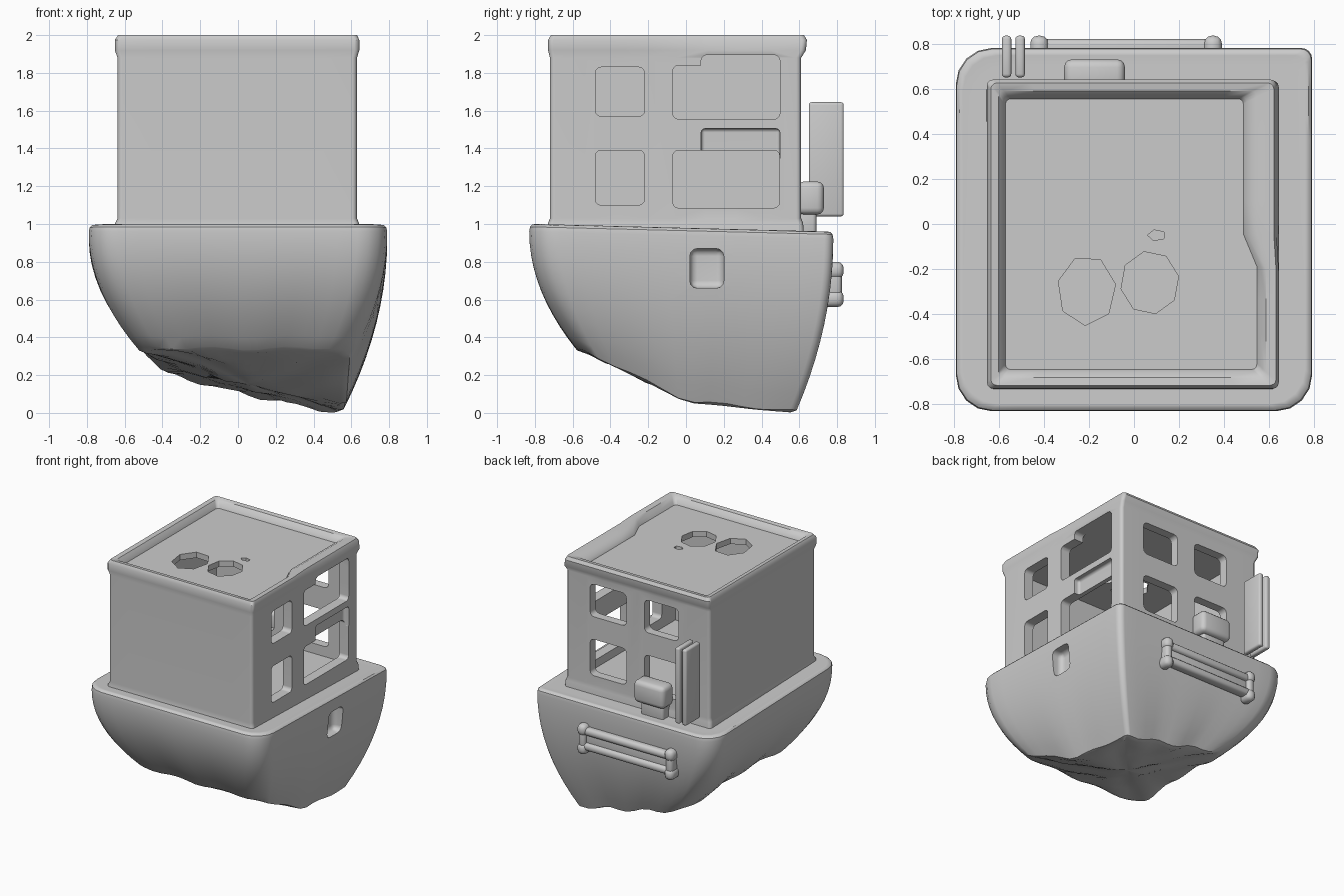
import bpy, bmesh, math
from mathutils import Vector

if "Cube" in bpy.data.objects:
    bpy.data.objects.remove(bpy.data.objects["Cube"])


def finish(name, bm, angle=35):
    bmesh.ops.recalc_face_normals(bm, faces=bm.faces)
    me = bpy.data.meshes.new(name)
    bm.to_mesh(me)
    bm.free()
    ob = bpy.data.objects.new(name, me)
    bpy.context.collection.objects.link(ob)
    smooth(ob, angle)
    return ob


def smooth(ob, angle=35):
    bpy.ops.object.select_all(action='DESELECT')
    ob.select_set(True)
    bpy.context.view_layer.objects.active = ob
    bpy.ops.object.shade_smooth_by_angle(angle=math.radians(angle))


def outline(radii, steps=5, edge=8):
    """Rounded square in -1..1, one corner radius per corner, counterclockwise."""
    corners = [(1, 1), (-1, 1), (-1, -1), (1, -1)]
    pts = []
    for i, ((sx, sy), r) in enumerate(zip(corners, radii)):
        arc = []
        for k in range(steps):
            a = math.pi / 2 * (i + k / (steps - 1))
            arc.append((sx * (1 - r) + r * math.cos(a), sy * (1 - r) + r * math.sin(a)))
        pts.append(arc)
    out = []
    for i, arc in enumerate(pts):
        nxt = pts[(i + 1) % 4][0]
        out += arc
        for k in range(1, edge):
            t = k / edge
            out.append(tuple(a + (b - a) * t for a, b in zip(arc[-1], nxt)))
    return out


def loft(name, rings, angle=35):
    bm = bmesh.new()
    rows = [[bm.verts.new(p) for p in ring] for ring in rings]
    for a, b in zip(rows, rows[1:]):
        for i in range(len(a)):
            j = (i + 1) % len(a)
            bm.faces.new((a[i], a[j], b[j], b[i]))
    bm.faces.new(rows[0])
    bm.faces.new(rows[-1])
    return finish(name, bm, angle)


def box(name, lo, hi, r=0.03, seg=3):
    bm = bmesh.new()
    bmesh.ops.create_cube(bm, size=1)
    for v in bm.verts:
        v.co = [l + (c + .5) * (h - l) for l, h, c in zip(lo, hi, v.co)]
    if r:
        bmesh.ops.bevel(bm, geom=bm.edges[:], offset=r, segments=seg, profile=.5, affect='EDGES')
    return finish(name, bm)


def cut(ob, cutters):
    for c in cutters:
        m = ob.modifiers.new("cut", 'BOOLEAN')
        m.operation, m.solver, m.object = 'DIFFERENCE', 'EXACT', c
        bpy.ops.object.select_all(action='DESELECT')
        ob.select_set(True)
        bpy.context.view_layer.objects.active = ob
        bpy.ops.object.modifier_apply(modifier=m.name)
        bpy.data.objects.remove(c)
    smooth(ob)
    m = ob.modifiers.new("flat_shading_normals", 'WEIGHTED_NORMAL')
    m.keep_sharp = True


# Hull: rounded deck outline shrinking to a slanted, slightly wavy keel
def bottom(u, v):
    grid = [[.34, .33, .34], [.30, .14, .05], [.2, .085, -.006]]
    i, j = min(int(v + 1), 1), min(int(u + 1), 1)
    fu, fv = u + 1 - j, v + 1 - i
    mix = lambda a, b, t: a + (b - a) * t
    z = mix(mix(grid[i][j], grid[i][j + 1], fu), mix(grid[i + 1][j], grid[i + 1][j + 1], fu), fv)
    z += .014 * math.sin(9 * u + 1) * math.sin(9 * v + 2)
    t = (v + 1) / 2
    x = mix(mix(-.53, -.37, t), mix(.59, .545, t), (u + 1) / 2)
    return Vector((x, -.57 + 1.15 * t, max(z, 0)))


def deck(u, v, k=1.0, dz=0.0):
    return Vector((.79 * u * k, -.025 + .805 * v * k, 1 - .02 * (v + 1) + dz))


uv = outline([.06, .2, .2, .2], 5, 12)
rings = [[bottom(u * k, v * k) for u, v in uv] for k in (.04, .25, .5, .75, .95)]
for i in range(11):
    s = .985 - .985 * i / 10
    ring = []
    for u, v in uv:
        a, b, f = deck(u, v, 1, -.04), bottom(u, v), s ** 2
        ring.append((a.x + (b.x - a.x) * f, a.y + (b.y - a.y) * f, a.z + (b.z - a.z) * s))
    rings.append(ring)
for k, dz in ((.995, -.015), (.98, -.003), (.96, 0), (.9, -.005)):
    rings.append([deck(u, v, k, dz) for u, v in uv])
hull = loft("hull", rings, 45)
cut(hull, [box("porthole_cutter", (.7, .02, .66), (1, .2, .87), .04)])

# Cabin: lofted walls with a flared base, overhanging rim and sunken roof
huv = outline([.04] * 4, 4, 8)


def cabin_ring(x0, x1, y0, y1, z, dent=0):
    ring = []
    for u, v in huv:
        d = dent if u > .9 and v > -.1 else 0
        ring.append(((x0 + x1) / 2 + u * (x1 - x0) / 2 - d, (y0 + y1) / 2 + v * (y1 - y0) / 2, z))
    return ring


cabin = loft("cabin", [
    cabin_ring(-.655, .645, -.735, .625, .93), cabin_ring(-.65, .64, -.73, .62, 1.005),
    cabin_ring(-.638, .63, -.72, .61, 1.03), cabin_ring(-.638, .63, -.72, .61, 1.88),
    cabin_ring(-.652, .642, -.73, .635, 1.92), cabin_ring(-.652, .642, -.73, .64, 1.975, .01),
    cabin_ring(-.635, .63, -.715, .625, 2.0, .01), cabin_ring(-.6, .585, -.68, .59, 1.995, .04),
    cabin_ring(-.58, .56, -.655, .565, 1.97, .06), cabin_ring(-.57, .545, -.645, .555, 1.945, .06)])

cutters = [box("room_cutter", (-.57, -.65, 1.02), (.55, .54, 1.9), 0)]
for z0, z1 in ((1.1, 1.39), (1.57, 1.83)):
    cutters.append(box("side_window_cutter", (.45, -.48, z0), (.8, -.22, z1), .03))
    for x0, x1 in ((.1, .42), (-.36, -.06)):
        cutters.append(box("back_window_cutter", (x0, .45, z0), (x1, .8, z1), .035))
cutters += [box("large_window_cutter", (.45, -.07, 1.085), (.8, .495, 1.39), .03),
            box("large_window_cutter", (.45, -.07, 1.555), (.8, .497, 1.84), .03),
            box("large_window_cutter", (.45, .08, 1.65), (.8, .497, 1.895), .03),
            box("broken_bar_cutter", (.585, .08, 1.33), (.8, .497, 1.505), .02)]


# Holes broken through the roof
def roof_hole(x, y, rx, ry, n, turn):
    bm = bmesh.new()
    bmesh.ops.create_cone(bm, cap_ends=True, segments=n, radius1=1, radius2=1, depth=.3)
    for v in bm.verts:
        a = math.atan2(v.co.y, v.co.x) + turn
        v.co = (x + rx * math.cos(a), y + ry * math.sin(a), v.co.z + 1.93)
    return finish("roof_hole_cutter", bm)


cutters += [roof_hole(-.21, -.295, .13, .155, 7, .4), roof_hole(.07, -.26, .13, .14, 8, .2),
            roof_hole(.1, -.05, .04, .025, 5, .3)]
cut(cabin, cutters)

# Two upright fins behind the cabin
for i, x in enumerate((-.565, -.505)):
    box(f"stern_fin_{i + 1}", (x - .021, .65, 1.04), (x + .021, .835, 1.645), .015)

# Small box on a foot against the back wall
box("stern_box", (-.31, .59, 1.05), (-.04, .73, 1.225), .035)
box("stern_box_foot", (-.28, .59, .93), (-.08, .69, 1.09), .02)

# Bumper on the back of the hull: two rails, a backing plate and knobbed ends
box("bumper_plate", (-.42, .72, .62), (.36, .795, .76), .01)
for name, z in (("upper_bumper_rail", .745), ("lower_bumper_rail", .625)):
    box(name, (-.42, .74, z - .03), (.36, .82, z + .03), .025)
for name, x in (("left_bumper_end", -.42), ("right_bumper_end", .35)):
    for z in (.605, .755):
        box(name, (x - .04, .72, z - .045), (x + .04, .835, z + .045), .035)
    box(name + "_post", (x - .03, .72, .6), (x + .03, .825, .77), .025)
